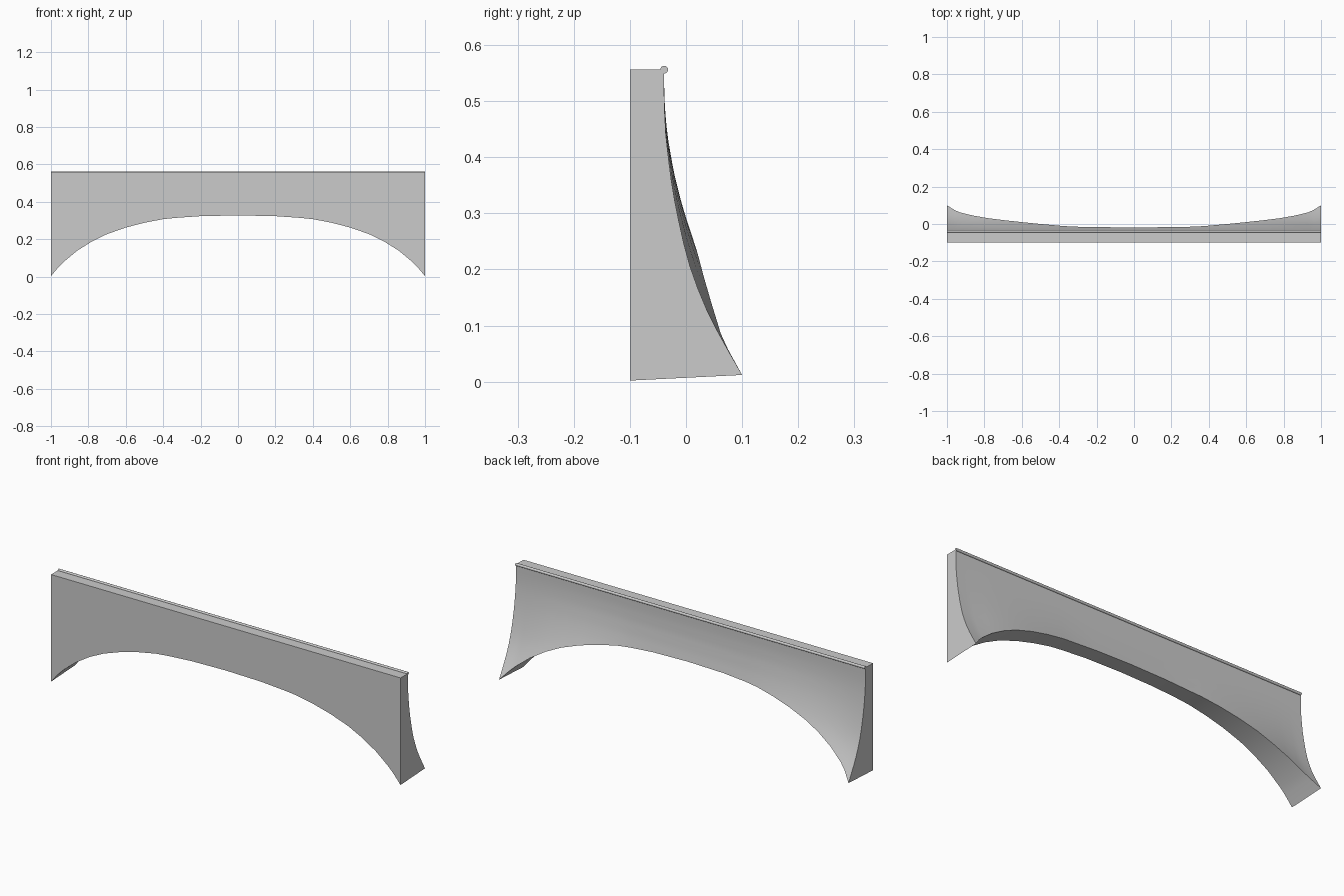
import bpy, bmesh, math

if "Cube" in bpy.data.objects:
    bpy.data.objects.remove(bpy.data.objects["Cube"])

TOP, FRONT = 0.556, -0.1
ROWS = 14

# Half of the arch: x, underside height, back edge depth
HALF = [(0.0, .327, -.018), (.2, .323, -.017), (.33, .314, -.014), (.4, .307, -.009),
        (.5, .288, .000), (.6, .262, .010), (.7, .227, .021), (.78, .188, .031),
        (.86, .138, .045), (.93, .080, .062), (.96, .050, .075), (1.0, .002, .1)]
ARCH = [(-x, z, y) for x, z, y in reversed(HALF[1:])] + HALF

# Flared back profile at the ends: z, y
PROFILE = [(.012, .1), (.08, .061), (.14, .031), (.195, .010), (.25, -.005),
           (.31, -.018), (.37, -.028), (.44, -.036), (.5, -.039), (TOP, -.039)]


def profile_y(z):
    for (z0, y0), (z1, y1) in zip(PROFILE, PROFILE[1:]):
        if z <= z1:
            return y0 + (y1 - y0) * (z - z0) / (z1 - z0)
    return PROFILE[-1][1]


def finish(name, bm):
    bmesh.ops.recalc_face_normals(bm, faces=bm.faces)
    mesh = bpy.data.meshes.new(name)
    bm.to_mesh(mesh)
    bm.free()
    obj = bpy.data.objects.new(name, mesh)
    bpy.context.collection.objects.link(obj)
    bpy.context.view_layer.objects.active = obj
    obj.select_set(True)
    bpy.ops.object.shade_smooth_by_angle(angle=math.radians(30))
    obj.select_set(False)


# Arched panel: closed cross-section loops lofted along x
bm = bmesh.new()
loops = []
for x, zf, yb in ARCH:
    zb = zf + 0.01 * abs(x) ** 8
    bulge = yb - profile_y(zb)
    pts = [(x, FRONT, TOP), (x, FRONT, zf)]
    for i in range(ROWS + 1):
        t = i / ROWS
        z = zb + (TOP - zb) * t
        pts.append((x, profile_y(z) + bulge * (1 - t) ** 2, z))
    loops.append([bm.verts.new(p) for p in pts])
n = len(loops[0])
for a, b in zip(loops, loops[1:]):
    for i in range(n):
        j = (i + 1) % n
        bm.faces.new((a[i], a[j], b[j], b[i]))
bm.faces.new(loops[0])
bm.faces.new(loops[-1])
finish("arched_panel", bm)

# Thin bead running along the top back edge
bm = bmesh.new()
bmesh.ops.create_cone(bm, cap_ends=True, segments=16, radius1=.007, radius2=.007, depth=2)
for v in bm.verts:
    x, y, z = v.co
    v.co = (z, y - .039, x + TOP)
finish("top_bead", bm)
